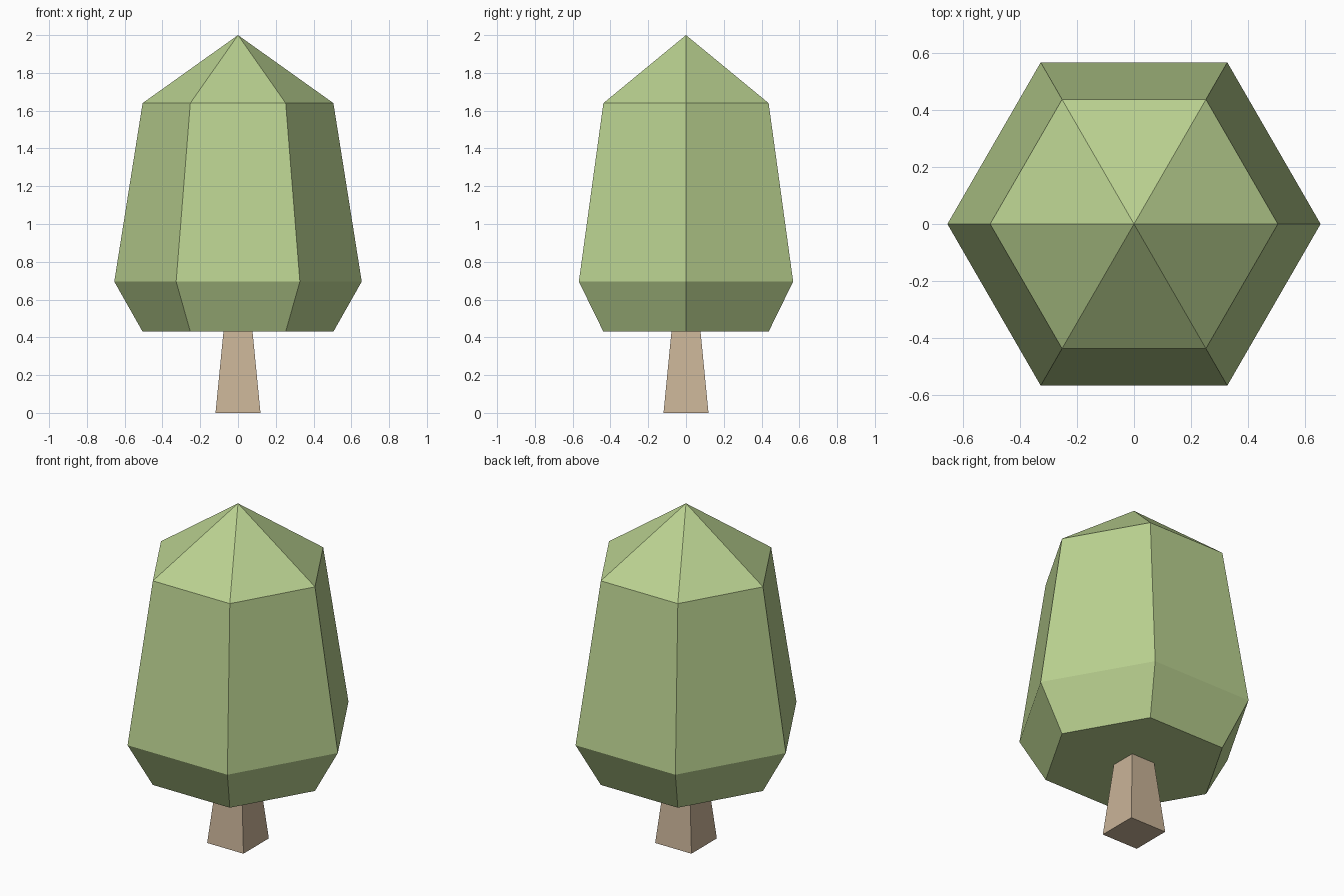
import bpy, bmesh, math

if "Cube" in bpy.data.objects:
    bpy.data.objects.remove(bpy.data.objects["Cube"])


def lathe(name, sides, profile, turn, color):
    """Stack flat-faced polygon rings (radius, z); radius 0 makes a point."""
    bm = bmesh.new()
    rings = []
    for r, z in profile:
        count = sides if r > 0 else 1
        rings.append([bm.verts.new((r * math.cos(turn + 2 * math.pi * i / sides),
                                    r * math.sin(turn + 2 * math.pi * i / sides), z))
                      for i in range(count)])
    for low, high in zip(rings, rings[1:]):
        for i in range(sides):
            j = (i + 1) % sides
            if len(high) == 1:
                bm.faces.new((low[i], low[j], high[0]))
            else:
                bm.faces.new((low[i], low[j], high[j], high[i]))
    bm.faces.new(rings[0][::-1])
    if len(rings[-1]) > 1:
        bm.faces.new(rings[-1])
    bmesh.ops.recalc_face_normals(bm, faces=bm.faces)
    mesh = bpy.data.meshes.new(name)
    bm.to_mesh(mesh)
    bm.free()
    mat = bpy.data.materials.new(name + "_color")
    mat.diffuse_color = color
    mat.use_nodes = True
    mat.node_tree.nodes["Principled BSDF"].inputs["Base Color"].default_value = mat.diffuse_color
    mesh.materials.append(mat)
    obj = bpy.data.objects.new(name, mesh)
    bpy.context.collection.objects.link(obj)
    return obj


# Six-sided leafy crown with a pointed top
lathe("crown", 6, [(0.505, 0.43), (0.655, 0.695), (0.505, 1.64), (0, 2.0)],
      0, (0.49, 0.64, 0.28, 1))

# Square tapered trunk, ending at the underside of the crown
root2 = math.sqrt(2)
lathe("trunk", 4, [(0.119 * root2, 0), (0.077 * root2, 0.43)],
      math.pi / 4, (0.58, 0.45, 0.31, 1))
